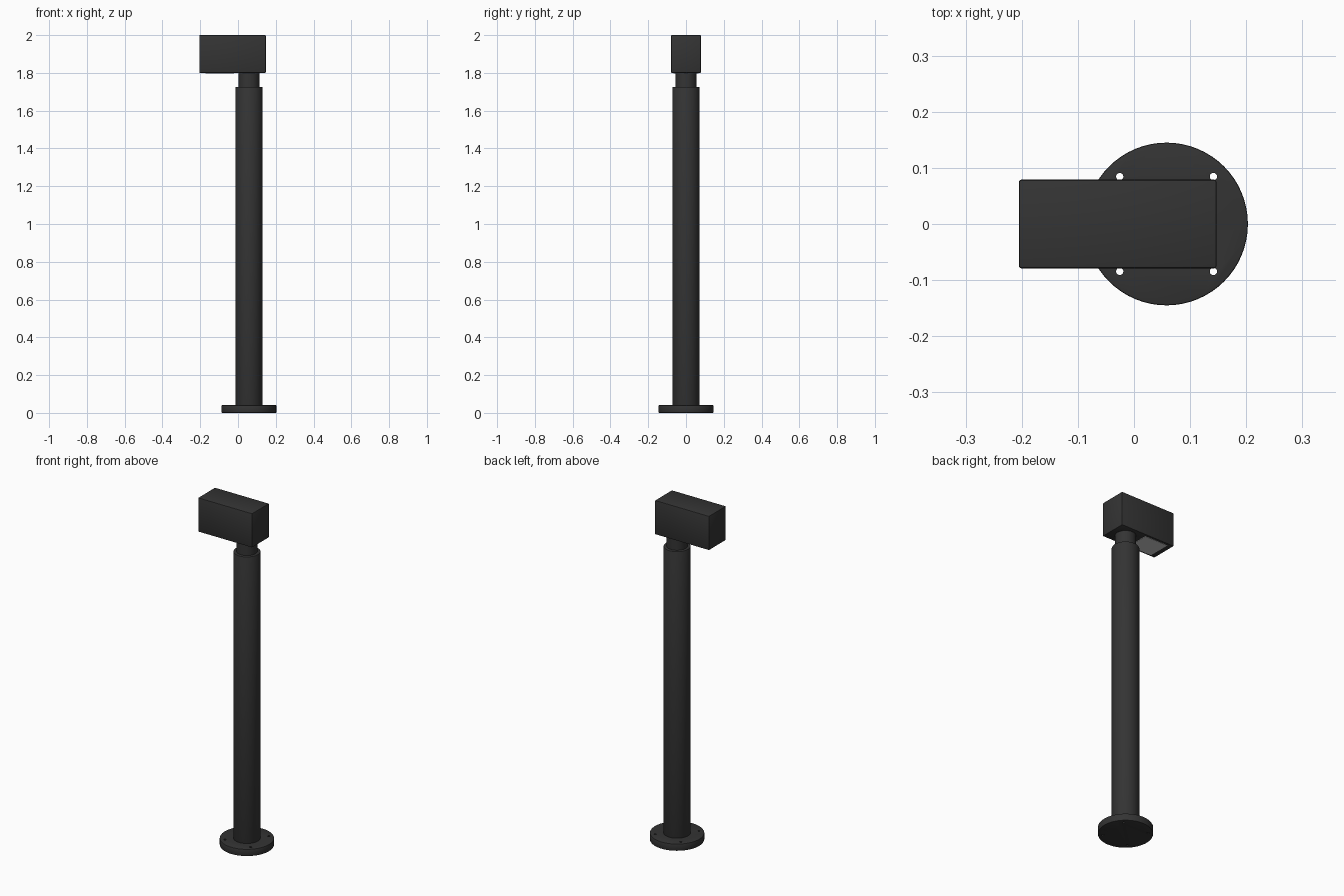
import bpy, bmesh, math
from mathutils import Matrix

if "Cube" in bpy.data.objects:
    bpy.data.objects.remove(bpy.data.objects["Cube"])

CX = 0.058  # pole axis


def mat(name, v):
    m = bpy.data.materials.new(name)
    m.diffuse_color = (v, v, v, 1)
    m.use_nodes = True
    m.node_tree.nodes["Principled BSDF"].inputs["Base Color"].default_value = m.diffuse_color
    return m


DARK = mat("charcoal_metal", 0.034)
LENS = mat("pale_lens", 0.6)


def finish(name, bm, m):
    me = bpy.data.meshes.new(name)
    bmesh.ops.recalc_face_normals(bm, faces=bm.faces)
    bm.to_mesh(me)
    bm.free()
    me.materials.append(m)
    ob = bpy.data.objects.new(name, me)
    bpy.context.collection.objects.link(ob)
    return ob


def select(ob):
    bpy.ops.object.select_all(action='DESELECT')
    ob.select_set(True)
    bpy.context.view_layer.objects.active = ob


def smooth(ob):
    select(ob)
    bpy.ops.object.shade_smooth_by_angle(angle=math.radians(35))


def cylinder(name, x, y, r, z0, z1, bevel=0.0, segs=64):
    bm = bmesh.new()
    bmesh.ops.create_cone(bm, cap_ends=True, segments=segs, radius1=r, radius2=r, depth=z1 - z0,
                          matrix=Matrix.Translation((x, y, (z0 + z1) / 2)))
    if bevel:
        rims = [e for e in bm.edges if abs(e.verts[0].co.z - e.verts[1].co.z) < 1e-6]
        bmesh.ops.bevel(bm, geom=rims, offset=bevel, segments=2, profile=0.5, affect='EDGES')
    return finish(name, bm, DARK)


def box(name, lo, hi, m, bevel=0.0):
    bm = bmesh.new()
    bmesh.ops.create_cube(bm, size=1)
    for v in bm.verts:
        v.co = [(a + b) / 2 + c * (b - a) for a, b, c in zip(lo, hi, v.co)]
    if bevel:
        bmesh.ops.bevel(bm, geom=bm.edges[:], offset=bevel, segments=2, profile=0.5, affect='EDGES')
    return finish(name, bm, m)


# Base flange with four through bolt holes
base = cylinder("base_flange", CX, 0, 0.145, 0, 0.041, 0.003)
for sx in (-1, 1):
    for sy in (-1, 1):
        cut = cylinder("hole_cutter", CX + sx * 0.0835, sy * 0.0845, 0.0065, -0.05, 0.1, segs=24)
        cut.hide_render = True
        select(base)
        mod = base.modifiers.new("hole", 'BOOLEAN')
        mod.operation, mod.solver, mod.object = 'DIFFERENCE', 'EXACT', cut
        bpy.ops.object.modifier_apply(modifier=mod.name)
        bpy.data.objects.remove(cut)
smooth(base)

# Pole and the narrower neck above it
smooth(cylinder("pole", CX, 0, 0.0725, 0.038, 1.726, 0.004))
smooth(cylinder("neck", CX, 0, 0.056, 1.70, 1.81))

# Lamp head with softened edges
smooth(box("lamp_head", (-0.205, -0.079, 1.80), (0.147, 0.079, 2.0), DARK, 0.004))

# Light panel set in the underside of the overhang
box("light_panel", (-0.172, -0.066, 1.798), (-0.022, 0.066, 1.803), LENS)
